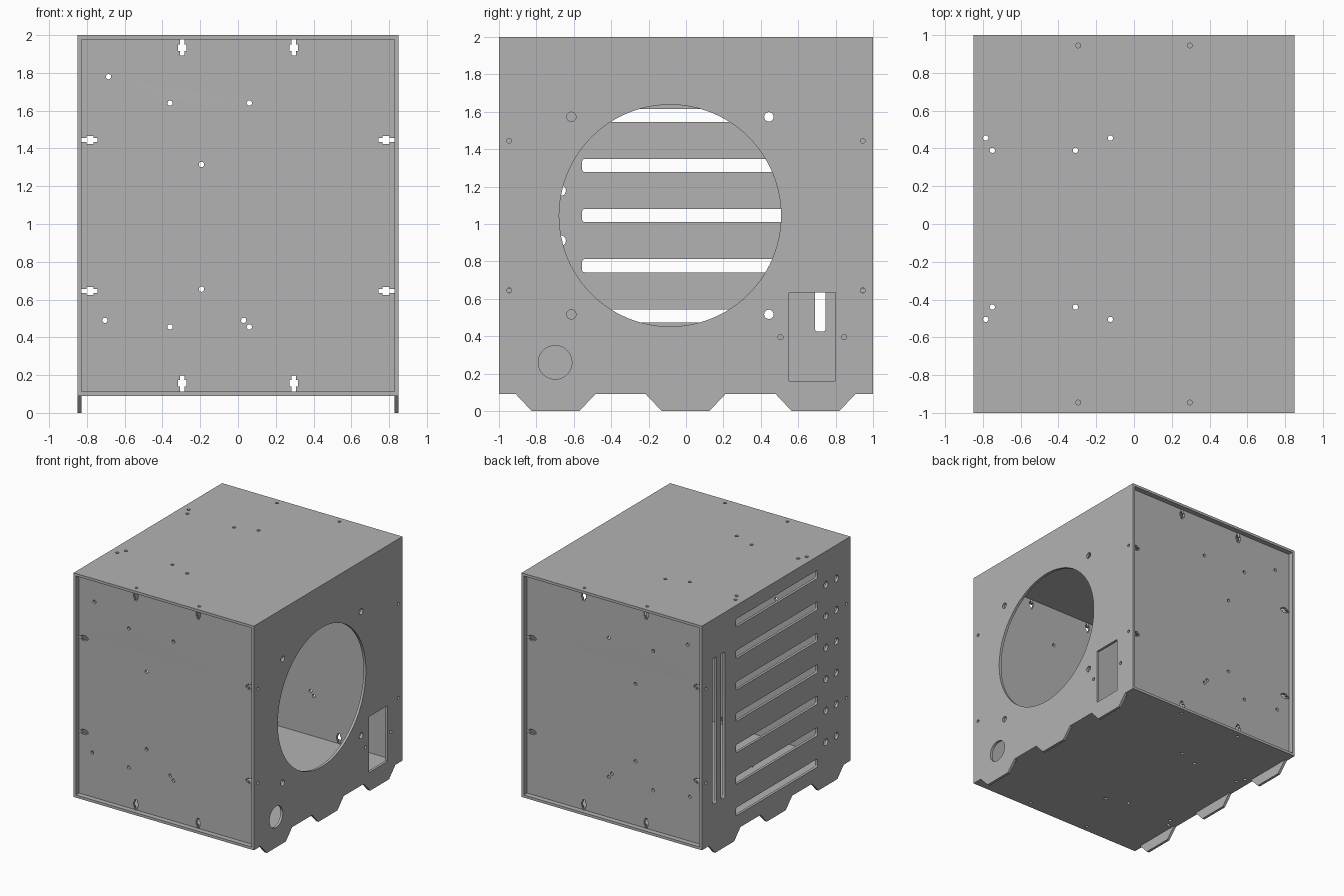
import bpy, bmesh, math
from mathutils import Matrix

cube = bpy.data.objects.get("Cube")
if cube:
    bpy.data.objects.remove(cube, do_unlink=True)

T = 0.022                      # sheet thickness
HX, HY, TOP, BASE = 0.85, 1.0, 2.0, 0.09
IX = HX - T                    # inner half width
MID = (TOP + BASE) / 2
IZ = (TOP - BASE) / 2 - T      # inner half height
INSET = 0.945                  # end panel centre line
PITCH = 0.268                  # vent spacing

grey = bpy.data.materials.new("sheet_grey")
grey.use_nodes = True
colour = (0.45, 0.45, 0.45, 1)
grey.diffuse_color = colour
grey.node_tree.nodes["Principled BSDF"].inputs["Base Color"].default_value = colour


def circle(x, y, r, n=20):
    return [(x + r * math.cos(2 * math.pi * i / n), y + r * math.sin(2 * math.pi * i / n))
            for i in range(n)]


def rect(x0, x1, y0, y1):
    return [(x0, y0), (x1, y0), (x1, y1), (x0, y1)]


def slot(x0, x1, y0, y1, r=0.012, n=4):
    """Rectangle with rounded corners."""
    pts = []
    corners = [(x1 - r, y1 - r), (x0 + r, y1 - r), (x0 + r, y0 + r), (x1 - r, y0 + r)]
    for k, (cx, cy) in enumerate(corners):
        for i in range(n + 1):
            a = (k + i / n) * math.pi / 2
            pts.append((cx + r * math.cos(a), cy + r * math.sin(a)))
    return pts


def panel(name, loops, axes):
    """Extrude an outline with holes into a sheet and place it with a matrix."""
    curve = bpy.data.curves.new(name + "_profile", "CURVE")
    curve.dimensions, curve.fill_mode, curve.extrude = "2D", "BOTH", T / 2
    for pts in loops:
        spline = curve.splines.new("POLY")
        spline.points.add(len(pts) - 1)
        for p, (x, y) in zip(spline.points, pts):
            p.co = (x, y, 0, 1)
        spline.use_cyclic_u = True
        spline.use_smooth = False
    helper = bpy.data.objects.new(name + "_profile", curve)
    bpy.context.collection.objects.link(helper)
    deps = bpy.context.evaluated_depsgraph_get()
    mesh = bpy.data.meshes.new_from_object(helper.evaluated_get(deps))
    bpy.data.objects.remove(helper, do_unlink=True)
    mesh.name = name
    mesh.transform(axes)
    bm = bmesh.new()
    bm.from_mesh(mesh)
    bmesh.ops.remove_doubles(bm, verts=bm.verts, dist=1e-5)
    bmesh.ops.recalc_face_normals(bm, faces=bm.faces)
    bm.to_mesh(mesh)
    bm.free()
    mesh.materials.clear()
    mesh.materials.append(grey)
    obj = bpy.data.objects.new(name, mesh)
    bpy.context.collection.objects.link(obj)
    obj.select_set(True)
    bpy.context.view_layer.objects.active = obj


def side_axes(x):
    return Matrix(((0, 0, 1, x), (1, 0, 0, 0), (0, 1, 0, 0), (0, 0, 0, 1)))


def end_axes(y):
    return Matrix(((1, 0, 0, 0), (0, 0, -1, y), (0, 1, 0, 0), (0, 0, 0, 1)))


bpy.ops.object.select_all(action="DESELECT")

# Side outline with three tapered feet
side = [(-HY, TOP), (-HY, BASE)]
for c in (-0.6975, -0.0025, 0.6925):
    side += [(c - 0.2125, BASE), (c - 0.1275, 0), (c + 0.1275, 0), (c + 0.2125, BASE)]
side += [(HY, BASE), (HY, TOP)]
side_screws = [circle(y, MID + dz, 0.013) for y in (-INSET, INSET) for dz in (-0.4, 0.4)]

# Fan side: fan opening, fan screws, power socket, cable hole
fan_y = -0.085
fan = [circle(fan_y, MID, 0.593, 96), circle(-0.7, 0.26, 0.09, 40), rect(0.55, 0.8, 0.16, 0.635)]
fan += [circle(fan_y + a, MID + b, 0.025) for a in (-0.528, 0.528) for b in (-0.528, 0.528)]
fan += [circle(y, 0.395, 0.014) for y in (0.505, 0.845)]
panel("fan_side_panel", [side] + side_screws + fan, side_axes(HX - T / 2))

# Vent side: seven long vents, two upright slots, two columns of holes
vents = [slot(-0.555, 0.54, MID + i * PITCH - 0.035, MID + i * PITCH + 0.035)
         for i in range(-3, 4)]
vents += [slot(y, y + 0.055, 0.425, 1.665) for y in (0.69, 0.8)]
vents += [circle(y, MID + (i + 0.5) * PITCH, 0.028) for y in (-0.67, -0.81) for i in range(-3, 3)]
panel("vent_side_panel", [side] + side_screws + vents, side_axes(-HX + T / 2))

# Top and bottom sheets share the same drilling
lid = [rect(-IX, IX, -HY, HY)]
lid += [circle(x, y, 0.013) for x in (-0.295, 0.295) for y in (-INSET, INSET)]
for s in (-1, 1):
    lid += [circle(x, -0.025 + s * 0.48, 0.014) for x in (-0.785, -0.125)]
    lid += [circle(x, -0.025 + s * 0.415, 0.014) for x in (-0.75, -0.31)]
panel("top_panel", lid, Matrix.Translation((0, 0, TOP - T / 2)))
panel("bottom_panel", lid, Matrix.Translation((0, 0, BASE + T / 2)))

# End panels: cross-shaped nut notches along each edge, drilled face
half = [(-0.011, 0), (-0.011, 0.027), (-0.022, 0.027), (-0.022, 0.063),
        (-0.011, 0.063), (-0.011, 0.085)]
notch = half + [(-x, y) for x, y in reversed(half)]
outline = []
for k in range(4):
    length, dist, off = (IX, IZ, 0.295) if k % 2 == 0 else (IZ, IX, 0.4)
    edge = [(-length, -dist)]
    edge += [(o + x, y - dist) for o in (-off, off) for x, y in notch]
    c, s = ((1, 0), (0, 1), (-1, 0), (0, -1))[k]
    outline += [(c * x - s * y, s * x + c * y + MID) for x, y in edge]
drill = [(-0.685, 1.78), (-0.36, 1.64), (0.06, 1.64), (-0.193, 1.315), (-0.193, 0.655),
         (-0.705, 0.49), (0.03, 0.49), (0.06, 0.455), (-0.36, 0.455)]
end = [outline] + [circle(x, z, 0.014) for x, z in drill]
panel("front_panel", end, end_axes(-INSET))
panel("back_panel", end, end_axes(INSET))

bpy.ops.object.shade_smooth_by_angle(angle=math.radians(30))
